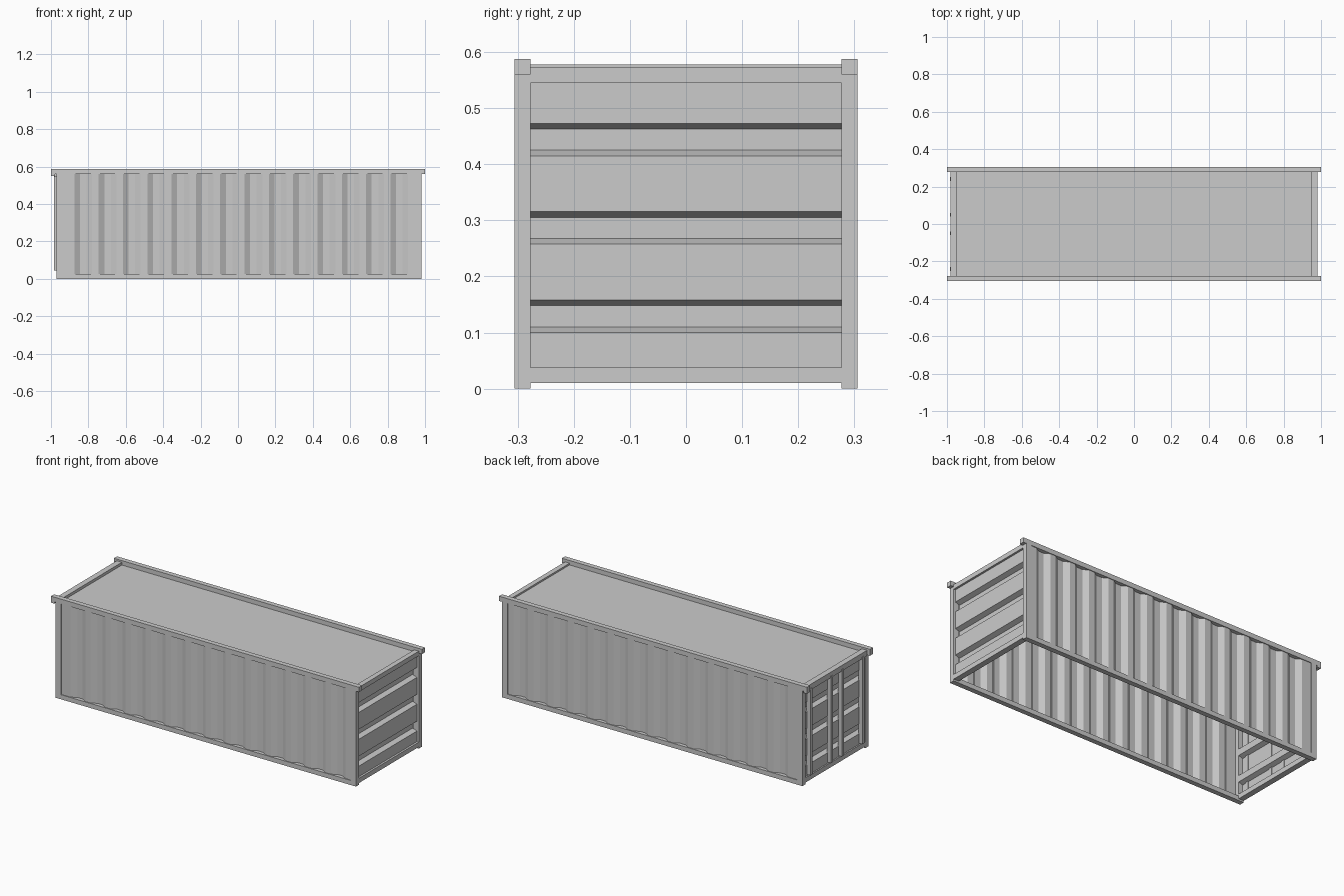
import bpy

if "Cube" in bpy.data.objects:
    bpy.data.objects.remove(bpy.data.objects["Cube"])

def box(name, x0, x1, y0, y1, z0, z1):
    bpy.ops.mesh.primitive_cube_add(size=1, location=((x0+x1)/2, (y0+y1)/2, (z0+z1)/2))
    o = bpy.context.object
    o.name = name
    o.scale = (x1-x0, y1-y0, z1-z0)
    bpy.ops.object.transform_apply(location=True, rotation=True, scale=True)
    return o

def sheet(name, line, offset):
    # sweep a polyline along a fixed offset to make a folded sheet
    n = len(line)
    verts = [tuple(p) for p in line]
    verts += [tuple(a+b for a, b in zip(p, offset)) for p in line]
    faces = [(i, i+1, n+i+1, n+i) for i in range(n-1)]
    me = bpy.data.meshes.new(name)
    me.from_pydata(verts, [], faces)
    o = bpy.data.objects.new(name, me)
    bpy.context.collection.objects.link(o)
    return o

Y0, Y1 = 0.277, 0.306   # inner and outer width of the frame

# long rails, posts and corrugated sides, both sides
for s, side in ((-1, "front"), (1, "back")):
    ya, yb = sorted((s*Y0, s*Y1))
    box(side + "_top_rail", -1, 1, ya, yb, 0.56, 0.588)
    box(side + "_bottom_rail", -0.97, 0.98, ya, yb, 0, 0.027)
    box(side + "_door_post", -0.97, -0.936, ya, yb, 0.02, 0.57)
    box(side + "_end_post", 0.946, 0.98, ya, yb, 0.02, 0.57)
    box(side + "_door_corner", -1, -0.978, ya, yb, 0.55, 0.57)

    out, inn = s*0.302, s*0.284
    pts = [(-0.95, out, 0.02)]
    for i in range(14):
        x = -0.875 + 0.13*i
        pts += [(x, out, 0.02), (x+0.03, inn, 0.02),
                (x+0.065, inn, 0.02), (x+0.095, out, 0.02)]
    pts.append((0.955, out, 0.02))
    sheet(side + "_corrugated_wall", pts, (0, 0, 0.545))

# cross beams of the two ends
box("end_sill", 0.946, 0.98, -Y0, Y0, 0.01, 0.038)
box("end_header", 0.95, 0.98, -Y0, Y0, 0.545, 0.572)
box("door_sill", -0.97, -0.936, -Y0, Y0, 0.01, 0.038)
box("door_header", -0.982, -0.948, -Y0, Y0, 0.545, 0.578)

# end panels with three recessed horizontal grooves
for s, name in ((1, "end_panel"), (-1, "door_panel")):
    out, inn = s*0.968, s*0.94
    if s < 0:
        out, inn = -0.962, -0.936
    pts = [(out, -Y0, 0.03)]
    for i in range(3):
        z = 0.1 + 0.1575*i
        pts += [(out, -Y0, z), (inn, -Y0, z+0.01),
                (inn, -Y0, z+0.048), (out, -Y0, z+0.058)]
    pts.append((out, -Y0, 0.555))
    sheet(name, pts, (0, 2*Y0, 0))

# vertical locking bars on the doors
for y in (-0.24, -0.05, 0.05, 0.24):
    box("locking_bar", -0.984, -0.958, y-0.01, y+0.01, 0.045, 0.555)

# flat roof sitting below the rails
sheet("roof", [(-0.95, -Y0, 0.562), (0.955, -Y0, 0.562)], (0, 2*Y0, 0))
